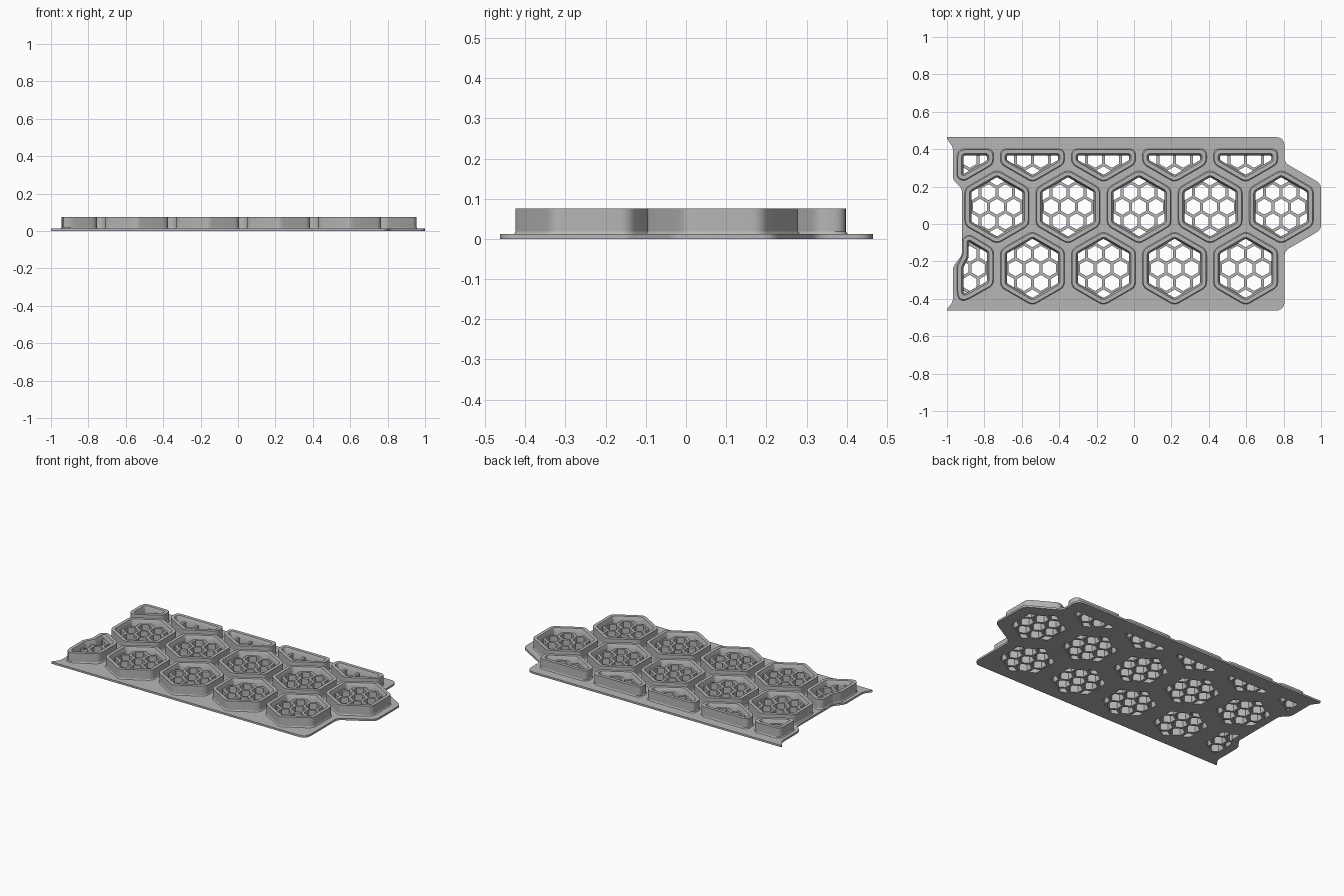
import bpy, bmesh, math
from mathutils import Vector

if "Cube" in bpy.data.objects:
    bpy.data.objects.remove(bpy.data.objects["Cube"])

grey = bpy.data.materials.new("plain grey")
grey.use_nodes = True
GREY = (0.47, 0.47, 0.47, 1)
grey.diffuse_color = GREY
grey.node_tree.nodes["Principled BSDF"].inputs["Base Color"].default_value = GREY

PITCH, HALF = 0.38, 0.168           # cup spacing, cup half width
PLATE_TOP, RIM_TOP, MESH_TOP = 0.012, 0.075, 0.05
WALL, CORNER = 0.031, 0.045
CELL, BAR = 0.09, 0.016             # fine honeycomb spacing and bar width


def hexagon(cx, cy, half):
    r = half / math.cos(math.pi / 6)
    return [Vector((cx + r * math.cos(math.radians(a)), cy + r * math.sin(math.radians(a))))
            for a in range(30, 390, 60)]


def cross(a, b):
    return a.x * b.y - a.y * b.x


def area(poly):
    return sum(cross(p, poly[(i + 1) % len(poly)]) for i, p in enumerate(poly)) / 2


def inset(poly, d):
    """Move every edge of a counter-clockwise outline inward by d."""
    out = []
    for i, p in enumerate(poly):
        e1 = (p - poly[i - 1]).normalized()
        e2 = (poly[(i + 1) % len(poly)] - p).normalized()
        n1, n2 = Vector((-e1.y, e1.x)), Vector((-e2.y, e2.x))
        out.append(p + (n1 + n2) * d / (1 + n1.dot(n2)))
    return out


def rounded(poly, radius, steps=5):
    """Replace each corner by a short arc-like curve."""
    out = []
    for i, p in enumerate(poly):
        a, b = poly[i - 1] - p, poly[(i + 1) % len(poly)] - p
        turn = math.pi - a.angle(b)
        t = min(radius * math.tan(turn / 2), 0.45 * a.length, 0.45 * b.length)
        s, e = p + a.normalized() * t, p + b.normalized() * t
        for k in range(steps + 1):
            u = k / steps
            out.append(s * (1 - u) ** 2 + p * 2 * u * (1 - u) + e * u * u)
    return out


def clip(subject, window):
    """Keep the part of an outline inside a convex counter-clockwise window."""
    for i, a in enumerate(window):
        edge = window[(i + 1) % len(window)] - a
        out = []
        for j, q in enumerate(subject):
            p = subject[j - 1]
            dp, dq = cross(edge, p - a), cross(edge, q - a)
            if (dp >= 0) != (dq >= 0):
                out.append(p.lerp(q, dp / (dp - dq)))
            if dq >= 0:
                out.append(q)
        subject = out
    return [p for j, p in enumerate(subject) if (p - subject[j - 1]).length > 1e-4]


def finish(name, mesh):
    mesh.materials.clear()
    mesh.materials.append(grey)
    obj = bpy.data.objects.new(name, mesh)
    bpy.context.collection.objects.link(obj)
    bpy.ops.object.select_all(action='DESELECT')
    obj.select_set(True)
    bpy.context.view_layer.objects.active = obj
    bpy.ops.object.shade_smooth_by_angle(angle=math.radians(30))
    return obj


def slab(name, loops, z0, z1):
    """Flat sheet: the first loop is the outline, the others are holes."""
    curve = bpy.data.curves.new(name + " outline", 'CURVE')
    curve.dimensions, curve.fill_mode = '2D', 'BOTH'
    curve.extrude = (z1 - z0) / 2
    for loop in loops:
        spline = curve.splines.new('POLY')
        spline.points.add(len(loop) - 1)
        for point, p in zip(spline.points, loop):
            point.co = (p.x, p.y, 0, 1)
        spline.use_cyclic_u = True
    temp = bpy.data.objects.new(name + " temp", curve)
    bpy.context.collection.objects.link(temp)
    graph = bpy.context.evaluated_depsgraph_get()
    mesh = bpy.data.meshes.new_from_object(temp.evaluated_get(graph))
    bpy.data.objects.remove(temp)
    for v in mesh.vertices:
        v.co.z += (z0 + z1) / 2
    return finish(name, mesh)


def offset_outline(poly, d):
    return rounded(inset(poly, d), max(CORNER - d, 0.012))


def wall(name, poly):
    """Upright rim with a small foot outside and a sloped lip inside."""
    profile = [(-0.004, PLATE_TOP), (0, 0.018), (0, RIM_TOP),
               (0.021, RIM_TOP), (WALL, MESH_TOP), (WALL, PLATE_TOP)]
    bm = bmesh.new()
    rings = [[bm.verts.new((p.x, p.y, z)) for p in offset_outline(poly, d)] for d, z in profile]
    for k, low in enumerate(rings):
        high = rings[(k + 1) % len(rings)]
        for i in range(len(low)):
            j = (i + 1) % len(low)
            bm.faces.new((low[i], low[j], high[j], high[i]))
    bmesh.ops.recalc_face_normals(bm, faces=bm.faces)
    mesh = bpy.data.meshes.new(name)
    bm.to_mesh(mesh)
    bm.free()
    finish(name, mesh)


def honeycomb(name, poly, cx, cy):
    """Fine lattice filling a cup, its border hidden in the wall."""
    opening = offset_outline(poly, WALL - 0.003)
    loops = [offset_outline(poly, WALL - 0.011)]
    for row in range(-3, 4):
        for col in range(-3, 4):
            x = cx + (col + 0.5 * (row % 2)) * CELL
            y = cy + row * CELL * math.sqrt(3) / 2
            hole = clip(opening, hexagon(x, y, (CELL - BAR) / 2))
            if len(hole) > 2 and area(hole) > 1e-4:
                loops.append(hole)
    slab(name, loops, 0.001, MESH_TOP)


def points(*pairs):
    return [Vector(p) for p in pairs]


# Cup outlines: two full rows, one row cut straight, two cut cups on the right-hand end
X0, Y0 = 0.787, 0.092
ROW = PITCH * math.sqrt(3) / 2
below_cut = points((-2, -2), (2, -2), (2, 0.398), (-2, 0.398))
cups = []
for k in range(5):
    x = X0 - k * PITCH
    cups.append(("middle_cup", hexagon(x, Y0, HALF), x, Y0))
for k in range(4):
    x = X0 - (k + 0.5) * PITCH
    cups.append(("front_cup", hexagon(x, Y0 - ROW, HALF), x, Y0 - ROW))
    cups.append(("back_cup", clip(hexagon(x, Y0 + ROW, HALF), below_cut), x, Y0 + ROW))
xe = X0 - 4.5 * PITCH
cups.append(("front_end_cup", points((-0.943, -0.43), (-0.755, -0.325), (-0.755, -0.135),
             (-0.88, -0.06), (-0.915, -0.08), (-0.915, -0.17), (-0.943, -0.225)), xe, Y0 - ROW))
cups.append(("back_end_cup", points((-0.943, 0.398), (-0.943, 0.25), (-0.91, 0.233),
             (-0.755, 0.322), (-0.755, 0.398)), xe, Y0 + ROW))

# Base plate with a tab around the last middle cup
tab = hexagon(X0, Y0, 0.213)
base = points((-1, -0.463), (0.805, -0.463), (0.805, -0.144))
base += [tab[5], tab[0]]
base += points((0.805, 0.328), (0.805, 0.465), (-1, 0.465), (-1, 0.455), (-0.968, 0.41),
               (-0.968, 0.235), (-0.92, 0.19), (-0.92, -0.165), (-0.968, -0.23),
               (-0.968, -0.415), (-1, -0.455))
slab("base_plate", [rounded(base, 0.05)] + [offset_outline(c[1], WALL) for c in cups], 0, PLATE_TOP)

# Walls and lattices
for n, (name, poly, cx, cy) in enumerate(cups):
    wall(f"{name}_wall_{n}", poly)
    honeycomb(f"{name}_lattice_{n}", poly, cx, cy)
